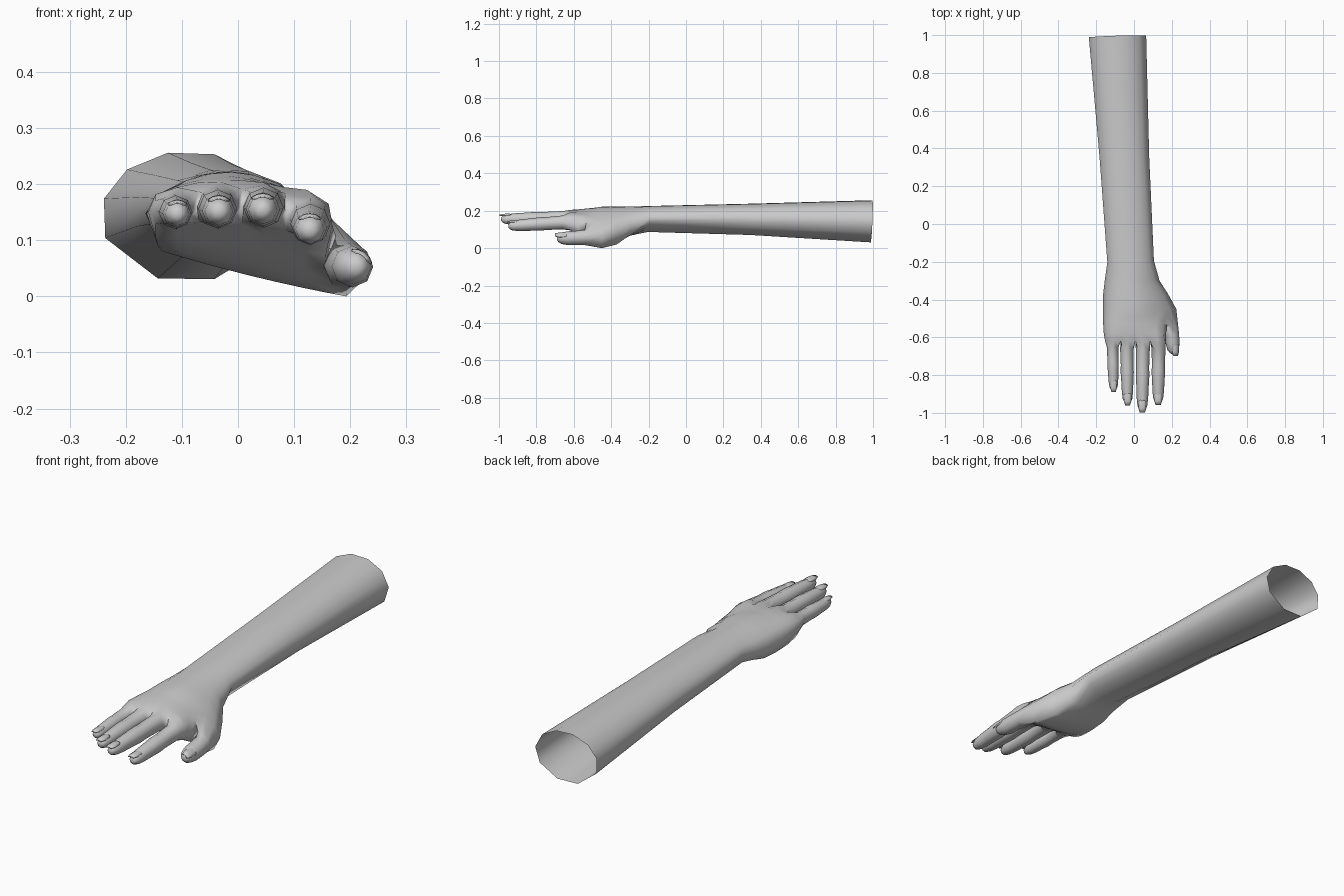
import bpy, bmesh
from math import sin, cos, radians

if "Cube" in bpy.data.objects:
    bpy.data.objects.remove(bpy.data.objects["Cube"])

bm = bmesh.new()


def verts(points, mesh=None):
    return [(mesh or bm).verts.new(p) for p in points]


def bridge(a, b, skip=()):
    n = len(a)
    for i in range(n):
        if i not in skip:
            j = (i + 1) % n
            bm.faces.new((a[i], a[j], b[j], b[i]))


def finish(mesh, name):
    bmesh.ops.recalc_face_normals(mesh, faces=mesh.faces[:])
    for f in mesh.faces:
        f.smooth = True
    me = bpy.data.meshes.new(name)
    mesh.to_mesh(me)
    mesh.free()
    ob = bpy.data.objects.new(name, me)
    bpy.context.collection.objects.link(ob)
    return ob


# forearm rings: ten-sided, with a midpoint on each side (20 points).
# order: 0-8 top left to right, 9 right, 10-18 bottom right to left, 19 left
ANGLES = (134, 103, 72, 40, 5, -30, -72, -110, -161, -196)


def arm_ring(y, cx, cz, rx, rz):
    c = [(cx + rx * cos(radians(a)), y + .005 * (cos(radians(a)) + sin(radians(a))),
          cz + rz * sin(radians(a))) for a in ANGLES]
    pts = []
    for i in range(10):
        p, q = c[i - 1], c[i]
        pts += [[(u + v) / 2 for u, v in zip(p, q)], q]
    return pts


def quad(t, a, b, c):
    return a * (1 - t) * (1 - 2 * t) + b * 4 * t * (1 - t) + c * t * (2 * t - 1)


# hand rings: left/right edge, edge heights, three top and three bottom heights
def hand_ring(y, inset, xl, xr, zl, zr, top, bot, bump=0):
    w = (xr - xl) * inset
    xs = [xl + w + (xr - xl - 2 * w) * i / 8 for i in range(9)]
    b = [bump if i % 2 else -bump for i in range(9)]
    up = [(xs[i], y, quad(i / 8, *top) + b[i]) for i in range(9)]
    dn = [(xs[i], y, quad(i / 8, *bot) - b[i]) for i in range(8, -1, -1)]
    return up + [(xr, y, zr)] + dn + [(xl, y, zl)]


rings = [verts(p) for p in (
    arm_ring(.992, -.090, .142, .155, .117),
    arm_ring(.35, -.053, .153, .134, .087),
    arm_ring(-.20, -.020, .155, .126, .072),
    hand_ring(-.30, .09, -.155, .135, .155, .12, (.187, .222, .165), (.105, .07, .07)),
    hand_ring(-.37, .09, -.163, .180, .150, .09, (.187, .220, .145), (.085, .045, .02)),
    hand_ring(-.45, .08, -.165, .224, .148, .058, (.185, .216, .105), (.08, .035, 0)),
    hand_ring(-.49, .07, -.164, .195, .148, .085, (.184, .213, .135), (.085, .045, .02)),
    hand_ring(-.53, .06, -.163, .175, .148, .105, (.183, .211, .155), (.09, .06, .05)),
    hand_ring(-.58, .04, -.160, .170, .150, .12, (.182, .207, .166), (.105, .09, .075)),
    hand_ring(-.62, .02, -.153, .168, .152, .128, (.178, .198, .172), (.122, .122, .092), .007),
)]
K = 5  # thumb opening spans rings K to K+2
for k in range(len(rings) - 1):
    bridge(rings[k], rings[k + 1], (8, 9) if k in (K, K + 1) else ())


# digits: eight-sided tubes grown out of openings in the hand
def digit(base, sections, angles):
    prev = base
    for x, y, z, r in sections:
        ring = verts([(x + r * cos(radians(a)), y, z + r * sin(radians(a))) for a in angles])
        bridge(prev, ring)
        prev = ring
    bm.faces.new(prev)


nails = []
end = rings[-1]
web = [end[19]]
for i in (2, 4, 6):
    a, b = end[i].co, end[18 - i].co
    web.append(bm.verts.new((a.x, -.615, (a.z + b.z) / 2)))
web.append(end[9])

# base x, base z, tip x, tip y, tip z, radius
FINGERS = {
    "little": (-.114, .153, -.108, -.880, .147, .031),
    "ring": (-.038, .160, -.034, -.950, .151, .036),
    "middle": (.047, .162, .044, -.988, .154, .037),
    "index": (.130, .140, .128, -.948, .118, .037),
}
PROFILE = ((.12, 1.0), (.38, .93), (.5, .97), (.62, .9), (.82, .82), (.93, .7), (.98, .48), (1, .25))
for f, (name, (bx, bz, tx, ty, tz, r)) in enumerate(FINGERS.items()):
    base = [end[2 * f], end[2 * f + 1], end[2 * f + 2], web[f + 1],
            end[16 - 2 * f], end[17 - 2 * f], end[18 - 2 * f], web[f]]
    digit(base, [(bx + (tx - bx) * t, -.62 + (ty + .62) * t, bz + (tz - bz) * t, r * s)
                 for t, s in PROFILE], [135 - 45 * i for i in range(8)])
    nails.append((name, tx, ty, tz, r * .8, 90))

# thumb
a, m, b = rings[K:K + 3]
digit([a[8], a[9], a[10], m[10], b[10], b[9], b[8], m[8]],
      [(.193, -.54, .057, .041), (.201, -.585, .055, .038), (.204, -.63, .053, .037),
       (.207, -.665, .053, .031), (.210, -.683, .053, .020), (.211, -.690, .053, .01)],
      [45 - 45 * i for i in range(8)])
nails.append(("thumb", .208, -.690, .053, .031, 55))
finish(bm, "arm_and_hand")

# nails: thin curved plates over each tip
for name, x, y, z, r, mid in nails:
    nb = bmesh.new()
    rows = []
    for dy, half, s in ((.055, 28, .95), (.045, 42, 1.03), (.012, 45, 1.0), (-.010, 32, .85)):
        rows.append(verts([(x + r * s * cos(radians(mid + half * u)), y + dy,
                            z + r * s * sin(radians(mid + half * u)))
                           for u in (-1, -.5, 0, .5, 1)], nb))
    for p, q in zip(rows, rows[1:]):
        for i in range(4):
            nb.faces.new((p[i], p[i + 1], q[i + 1], q[i]))
    ob = finish(nb, name + "_nail")
    ob.modifiers.new("thickness", "SOLIDIFY").thickness = .003
